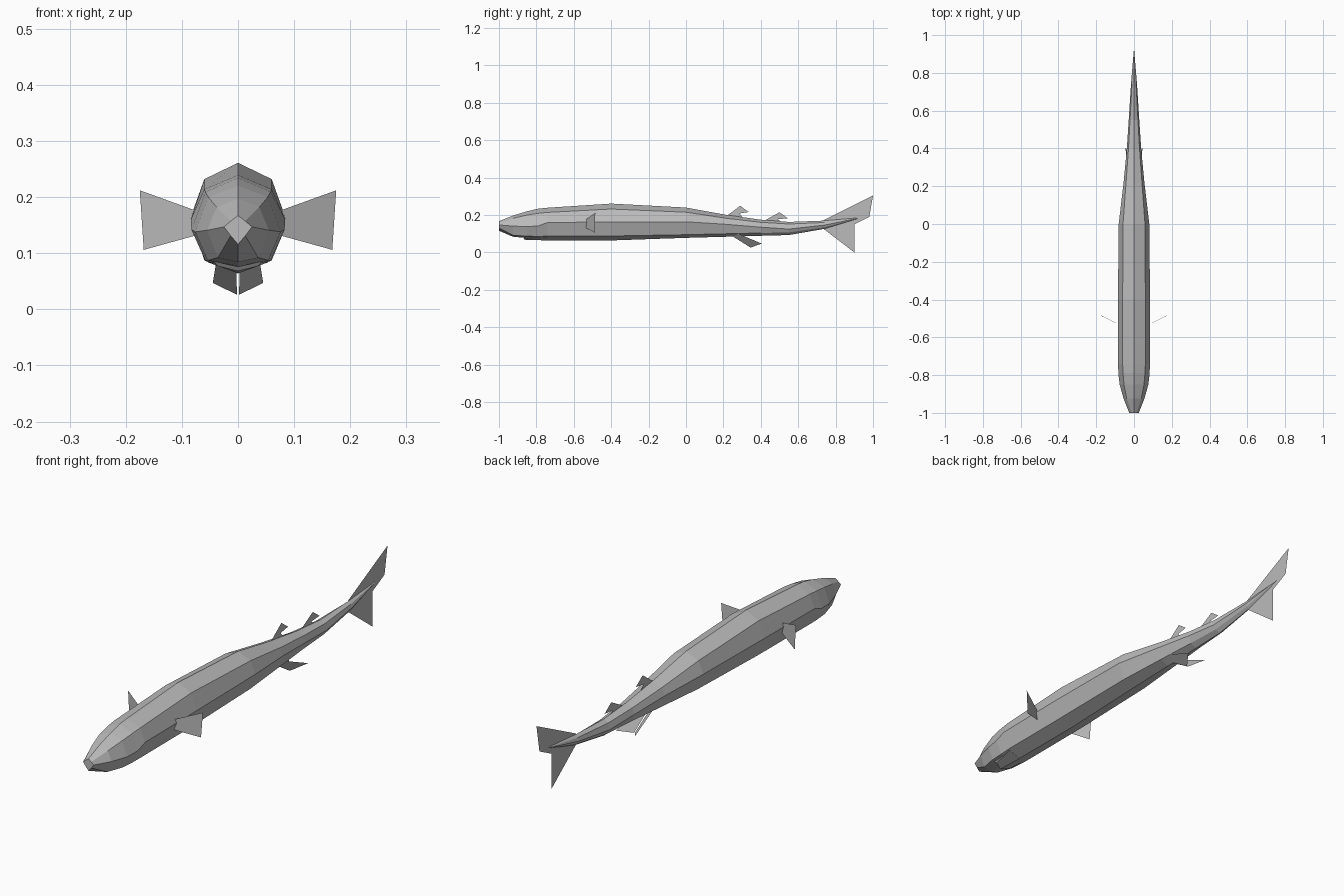
import bpy
import bmesh

cube = bpy.data.objects.get("Cube")
if cube:
    bpy.data.objects.remove(cube, do_unlink=True)

# One plain grey for the whole fish
grey = bpy.data.materials.new("plain grey")
grey.use_nodes = True
GREY = (0.5, 0.5, 0.5, 1)
grey.diffuse_color = GREY
grey.node_tree.nodes["Principled BSDF"].inputs["Base Color"].default_value = GREY


def finish(name, bm):
    mesh = bpy.data.meshes.new(name)
    bm.to_mesh(mesh)
    bm.free()
    mesh.materials.append(grey)
    obj = bpy.data.objects.new(name, mesh)
    bpy.context.collection.objects.link(obj)
    return obj


# Body stations: y, side (w, z), shoulder (w, z), ridge z, belly edge (w, z), keel z
STATIONS = [
    (-1.00, .025, .147, .013, .157, .167, .013, .131, .116),
    (-.925, .055, .141, .038, .182, .197, .036, .092, .084),
    (-.850, .076, .138, .053, .200, .220, .054, .087, .077),
    (-.790, .083, .142, .058, .209, .234, .058, .086, .066),
    (-.740, .084, .160, .060, .214, .239, .060, .087, .065),
    (-.400, .085, .163, .060, .232, .261, .060, .088, .064),
    (0.000, .081, .164, .058, .215, .240, .056, .095, .078),
    (.2200, .055, .150, .042, .182, .200, .040, .100, .084),
    (.4000, .038, .135, .029, .161, .175, .026, .104, .089),
    (.5500, .028, .125, .021, .152, .163, .018, .107, .093),
    (.7400, .016, .146, .011, .160, .170, .010, .134, .126),
    (.9200, .001, .183, .001, .184, .185, .001, .182, .181),
]

bm = bmesh.new()
rings = []
for y, w, z, ws, zs, zt, wl, zl, zb in STATIONS:
    section = [(0, zt), (ws, zs), (w, z), (wl, zl), (0, zb),
               (-wl, zl), (-w, z), (-ws, zs)]
    rings.append([bm.verts.new((x, y, h)) for x, h in section])
for a, b in zip(rings, rings[1:]):
    for i in range(8):
        j = (i + 1) % 8
        bm.faces.new((a[i], a[j], b[j], b[i]))
bm.faces.new(rings[0])
bm.faces.new(rings[-1][::-1])
bmesh.ops.recalc_face_normals(bm, faces=bm.faces)
finish("body", bm)

# Lower jaw: a small wedge that steps down behind the snout
bm = bmesh.new()
front = [(-.045, -.85, .086), (0, -.868, .076), (.045, -.85, .086),
         (.036, -.845, .077), (0, -.865, .068), (-.036, -.845, .077)]
back = [(-.054, -.74, .089), (0, -.74, .075), (.054, -.74, .089),
        (.054, -.74, .084), (0, -.74, .064), (-.054, -.74, .084)]
a = [bm.verts.new(p) for p in front]
b = [bm.verts.new(p) for p in back]
for i in range(6):
    j = (i + 1) % 6
    bm.faces.new((a[i], a[j], b[j], b[i]))
bm.faces.new(a)
bm.faces.new(b[::-1])
bmesh.ops.recalc_face_normals(bm, faces=bm.faces)
finish("lower_jaw", bm)


def fin(name, points, mirror=False):
    """Thin flat fin from its outline; mirrored to both sides if asked."""
    bm = bmesh.new()
    for side in ((1, -1) if mirror else (1,)):
        outline = points if side > 0 else points[::-1]
        bm.faces.new([bm.verts.new((side * x, y, z)) for x, y, z in outline])
    return finish(name, bm)


# Paired fins
fin("pectoral_fins", [(.070, -.538, .174), (.175, -.485, .212),
                      (.168, -.487, .106), (.070, -.538, .133)], True)
fin("pelvic_fins", [(.003, .24, .092), (.002, .345, .026),
                    (.045, .405, .047), (.036, .28, .100)], True)


# Fins in the middle plane
def flat(points):
    return [(0, y, z) for y, z in points]


fin("front_dorsal_fin", flat([(.21, .190), (.29, .249), (.335, .216),
                              (.285, .208), (.31, .180)]))
fin("rear_dorsal_fin", flat([(.41, .165), (.50, .215), (.545, .182),
                             (.49, .178), (.52, .155)]))
fin("tail_fin", flat([(.71, .155), (.74, .175), (1.0, .305), (.98, .190),
                      (.90, .150), (.90, .003), (.73, .130)]))
# Bring the lowest tail tip down to the ground plane
tail = bpy.data.objects["tail_fin"].data
min(tail.vertices, key=lambda v: v.co.z).co.z = 0
